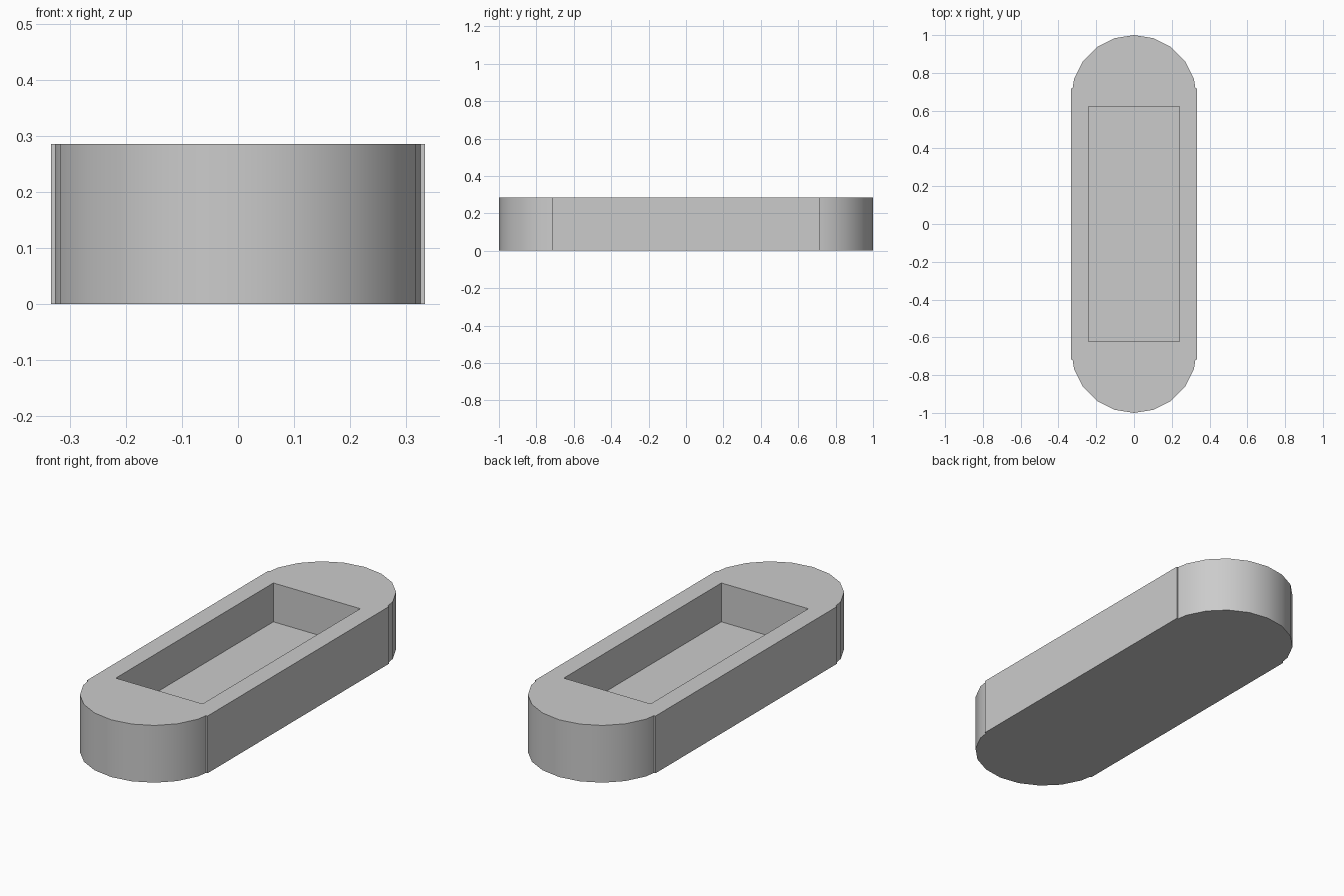
import bpy
import bmesh
from math import sin, cos, radians

cube = bpy.data.objects.get("Cube")
if cube:
    bpy.data.objects.remove(cube, do_unlink=True)

RADIUS = 1 / 3        # rounded end radius and half width
CENTRE = 1 - RADIUS   # y of the end circles
SIDE_END = 0.717      # y where the straight sides stop
HEIGHT = 0.286
FLOOR = 0.092
POCKET_X, POCKET_Y = 0.24, 0.622

grey = bpy.data.materials.new("light grey")
grey.use_nodes = True
colour = (0.6, 0.6, 0.6, 1)
grey.diffuse_color = colour
grey.node_tree.nodes["Principled BSDF"].inputs["Base Color"].default_value = colour


def half_outline():
    """Back half, right to left: side corner, small step, faceted arc, step, corner."""
    arc = [(RADIUS * sin(radians(a)), CENTRE + RADIUS * cos(radians(a)))
           for a in range(72, -73, -18)]
    x, y = arc[0]
    step_x = x + (RADIUS - x) * (y - SIDE_END) / (y - CENTRE)
    return ([(RADIUS, SIDE_END), (step_x, SIDE_END)] + arc
            + [(-step_x, SIDE_END), (-RADIUS, SIDE_END)])


def ring(bm, points, z):
    return [bm.verts.new((x, y, z)) for x, y in points]


def walls(bm, low, high):
    n = len(low)
    for i in range(n):
        j = (i + 1) % n
        bm.faces.new((low[i], low[j], high[j], high[i]))


def loop_edges(bm, verts):
    return [bm.edges.get((verts[i - 1], verts[i])) for i in range(len(verts))]


half = half_outline()
outline = half + [(-x, -y) for x, y in half]
pocket = [(sx * POCKET_X, sy * POCKET_Y)
          for sx, sy in ((1, 1), (-1, 1), (-1, -1), (1, -1))]

bm = bmesh.new()
# Outer wall and underside
outer_low, outer_high = ring(bm, outline, 0), ring(bm, outline, HEIGHT)
walls(bm, outer_low, outer_high)
bm.faces.new(outer_low[::-1])
# Rectangular pocket
inner_low, inner_high = ring(bm, pocket, FLOOR), ring(bm, pocket, HEIGHT)
walls(bm, inner_low, inner_high)
bm.faces.new(inner_low)
# Flat rim between the outline and the pocket
bmesh.ops.triangle_fill(bm, use_beauty=True, normal=(0, 0, 1),
                        edges=loop_edges(bm, outer_high) + loop_edges(bm, inner_high))
bmesh.ops.recalc_face_normals(bm, faces=bm.faces)

mesh = bpy.data.meshes.new("tray_body")
bm.to_mesh(mesh)
bm.free()
mesh.materials.append(grey)
tray = bpy.data.objects.new("tray_body", mesh)
bpy.context.collection.objects.link(tray)

# Smooth round ends, crisp corners
bpy.ops.object.select_all(action='DESELECT')
tray.select_set(True)
bpy.context.view_layer.objects.active = tray
bpy.ops.object.shade_smooth_by_angle(angle=radians(30))
